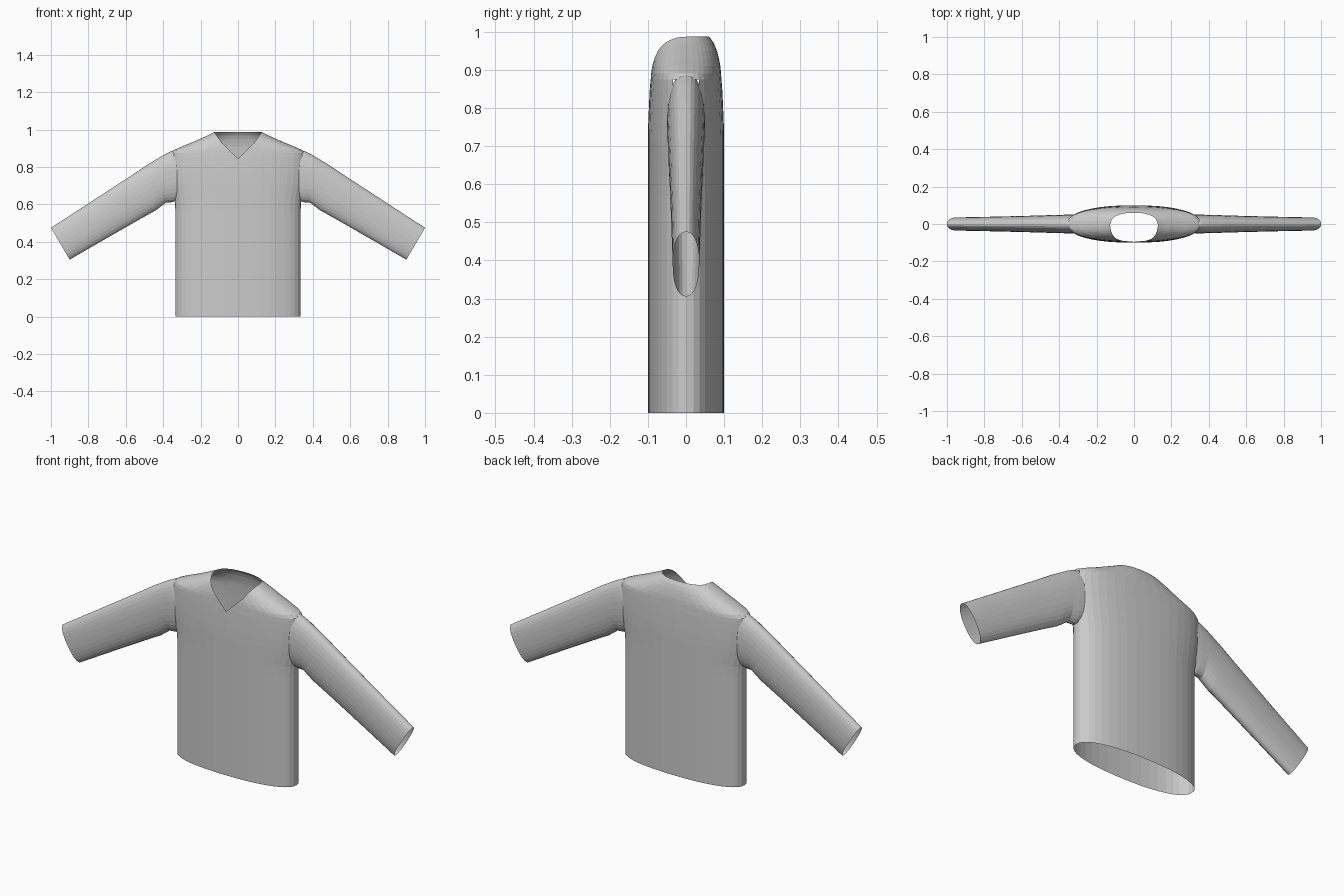
import bpy, bmesh
from math import sin, cos, pi, copysign
from mathutils import Vector

if "Cube" in bpy.data.objects:
    bpy.data.objects.remove(bpy.data.objects["Cube"])

# One plain knit colour
knit = bpy.data.materials.new("light_grey_knit")
knit.use_nodes = True
GREY = (0.6, 0.6, 0.6, 1)
knit.diffuse_color = GREY
knit.node_tree.nodes["Principled BSDF"].inputs["Base Color"].default_value = GREY


def rounded(angle, power):
    """Point on a unit superellipse."""
    c, s = cos(angle), sin(angle)
    return (copysign(abs(c) ** (2 / power), c), copysign(abs(s) ** (2 / power), s))


def loft(bm, rings):
    """Bridge a list of equal closed rings, leaving both ends open."""
    loops = [[bm.verts.new(p) for p in ring] for ring in rings]
    for low, high in zip(loops, loops[1:]):
        n = len(low)
        for i in range(n):
            j = (i + 1) % n
            bm.faces.new((low[i], low[j], high[j], high[i]))


def finish(bm, name):
    mesh = bpy.data.meshes.new(name)
    bm.to_mesh(mesh)
    bm.free()
    mesh.materials.append(knit)
    obj = bpy.data.objects.new(name, mesh)
    bpy.context.collection.objects.link(obj)
    return obj


# Body: height, half width, half depth
BODY = [(0, .335, .1), (.57, .335, .1), (.62, .338, .1), (.66, .345, .1),
        (.71, .353, .1), (.76, .358, .099), (.81, .36, .097), (.85, .36, .095),
        (.875, .358, .093), (.89, .345, .092), (.91, .3, .09), (.93, .25, .086),
        (.95, .205, .081), (.97, .16, .073), (.988, .125, .06)]
SIDES = 40
bm = bmesh.new()
rings = []
for z, a, b in BODY:
    outline = [rounded(2 * pi * i / SIDES, 2.3) for i in range(SIDES)]
    rings.append([(a * x, b * y, z) for x, y in outline])
loft(bm, rings)

# V neck: cut the front along the neckline, then remove the inside
NECK = [(0, .845), (.087, .93), (.115, .97), (.13, .99)]


def neck_width(z):
    for (x0, z0), (x1, z1) in zip(NECK, NECK[1:]):
        if z0 <= z <= z1:
            return x0 + (x1 - x0) * (z - z0) / (z1 - z0)
    return 0


for side in (1, -1):
    for (x0, z0), (x1, z1) in zip(NECK, NECK[1:]):
        front = [f for f in bm.faces
                 if f.calc_center_median().y < 0 and f.calc_center_median().z > .8]
        geom = set(front)
        for f in front:
            geom.update(f.edges)
            geom.update(f.verts)
        bmesh.ops.bisect_plane(bm, geom=list(geom), dist=1e-5,
                               plane_co=Vector((side * x0, 0, z0)),
                               plane_no=Vector((side * (z1 - z0), 0, x0 - x1)))


def is_open(face):
    c = face.calc_center_median()
    in_neck = c.y < 0 and abs(c.x) < neck_width(c.z)
    in_armhole = abs(c.x) > .34 and .64 < c.z < .88
    return in_neck or in_armhole


bmesh.ops.delete(bm, geom=[f for f in bm.faces if is_open(f)], context='FACES')
finish(bm, "sweater_body")

# Sleeves: top x, top z, bottom x, bottom z, half depth
SLEEVE = [(.325, .893, .325, .62, .05), (.36, .883, .352, .612, .05),
          (.40, .863, .385, .61, .049), (.48, .815, .44, .568, .047),
          (.59, .742, .53, .518, .044), (.80, .605, .715, .412, .039),
          (1, .475, .9, .305, .035)]
SLEEVE_SIDES = 28
for side, name in ((1, "left_sleeve"), (-1, "right_sleeve")):
    bm = bmesh.new()
    rings = []
    for tx, tz, bx, bz, depth in SLEEVE:
        ring = []
        for i in range(SLEEVE_SIDES):
            u, v = rounded(2 * pi * i / SLEEVE_SIDES, 2.2)
            x = (tx + bx) / 2 + u * (tx - bx) / 2
            z = (tz + bz) / 2 + u * (tz - bz) / 2
            ring.append((side * x, depth * v, z))
        rings.append(ring if side > 0 else ring[::-1])
    loft(bm, rings)
    bmesh.ops.recalc_face_normals(bm, faces=bm.faces[:])
    finish(bm, name)
